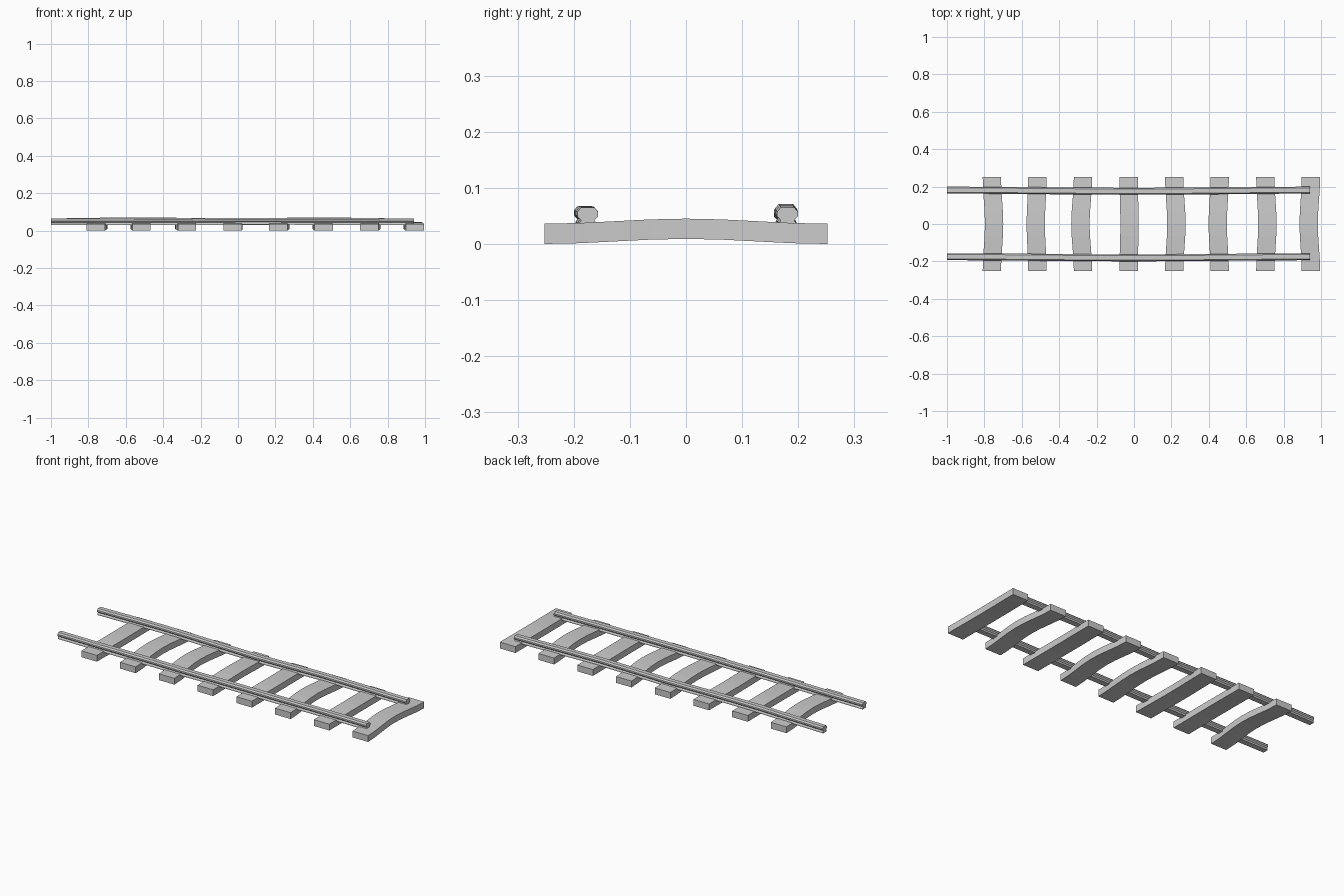
import bpy, math

if "Cube" in bpy.data.objects:
    bpy.data.objects.remove(bpy.data.objects["Cube"])


def loft(name, rings):
    """Closed skin through equal-sized rings, capped at both ends."""
    n = len(rings[0])
    verts = [p for r in rings for p in r]
    faces = [(k * n + i, k * n + (i + 1) % n, (k + 1) * n + (i + 1) % n, (k + 1) * n + i)
             for k in range(len(rings) - 1) for i in range(n)]
    faces += [tuple(range(n))[::-1], tuple(range(len(verts) - n, len(verts)))]
    mesh = bpy.data.meshes.new(name)
    mesh.from_pydata(verts, [], faces)
    mesh.update()
    ob = bpy.data.objects.new(name, mesh)
    bpy.context.collection.objects.link(ob)
    # consistent outward normals
    import bmesh
    bm = bmesh.new()
    bm.from_mesh(mesh)
    bmesh.ops.recalc_face_normals(bm, faces=bm.faces)
    bm.to_mesh(mesh)
    bm.free()
    return ob


# Sleepers: planks arched upward and bowed sideways by differing amounts
bows = [0.012, -0.009, -0.014, 0.005, 0.012, -0.011, 0.011, -0.012]
for i, bow in enumerate(bows):
    cx = -0.76 + i * 0.2437
    rings = []
    for k in range(9):
        t = -1 + k / 4
        bend = 0.5 + 0.5 * math.cos(math.pi * t)
        x, z = cx + bow * bend, 0.009 * bend
        rings.append([(x + dx, 0.252 * t, z + dz) for dx, dz in
                      ((-0.049, 0), (0.049, 0), (0.049, 0.036), (-0.049, 0.036))])
    loft(f"sleeper_{i + 1}", rings)

# Rails: waisted profile with a chamfered head, gently wavy along x
half = [(0.016, -0.018), (0.016, -0.011), (0.012, -0.005),
        (0.0185, 0.002), (0.0185, 0.010), (0.012, 0.018)]
profile = half + [(-y, z) for y, z in reversed(half)]
stations = [-1, -0.8, -0.6, -0.4, -0.2, 0, 0.2, 0.4, 0.6, 0.8, 0.942]
lift = {"front": [0, 0, 0.001, 0.002, 0.001, 0.003, 0.003, 0.002, 0.002, 0.001, 0],
        "back": [0, 0.003, 0.006, 0.005, 0.002, 0, 0.003, 0.006, 0.004, 0.001, 0]}
for name, side in (("front", -1), ("back", 1)):
    rings = []
    for x, dz in zip(stations, lift[name]):
        yc = side * 0.178 + 0.003 * math.cos(math.pi * x) * -1
        rings.append([(x, yc + y, 0.047 + dz + z) for y, z in profile])
    loft(f"{name}_rail", rings)
